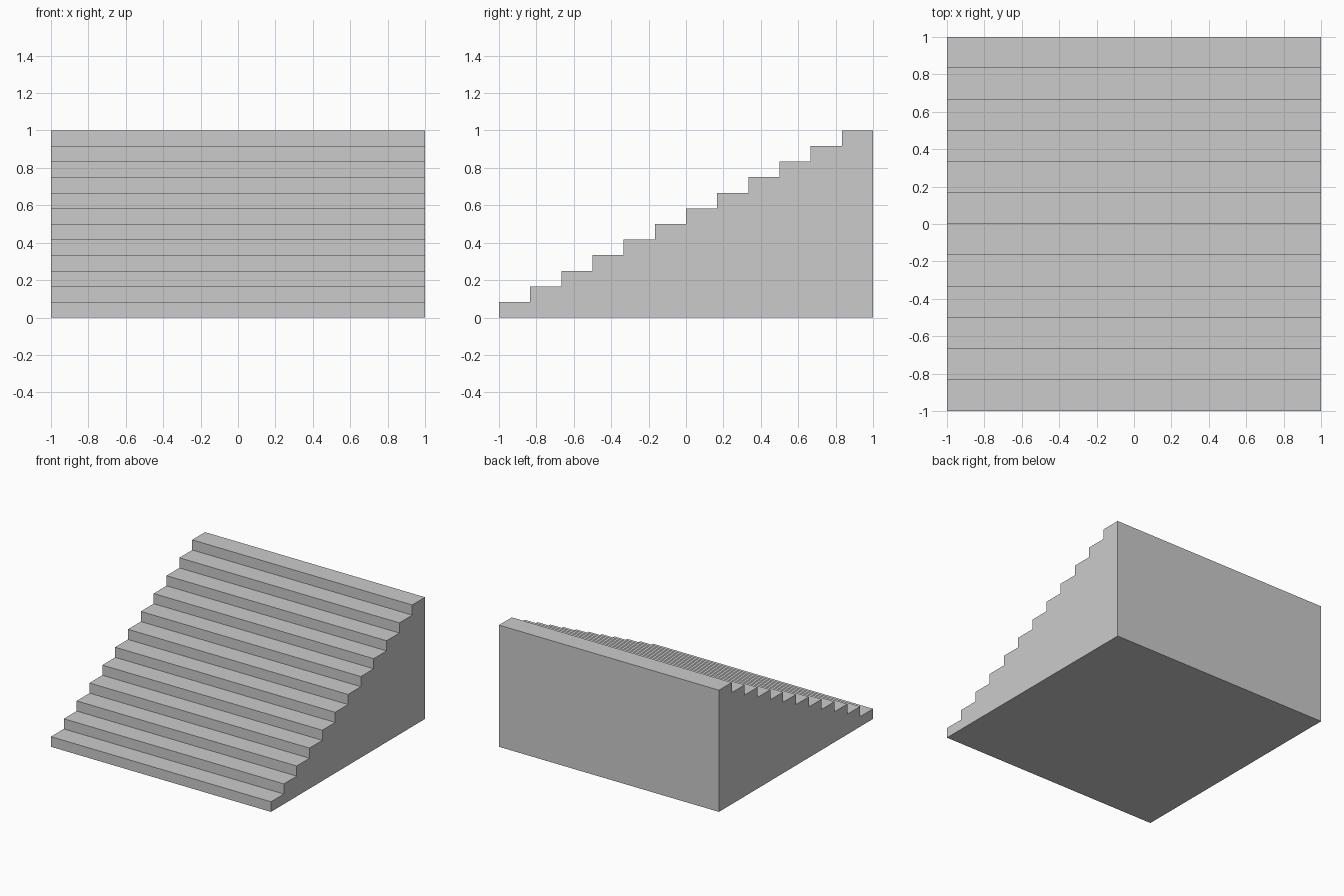
import bpy
import bmesh

if "Cube" in bpy.data.objects:
    bpy.data.objects.remove(bpy.data.objects["Cube"])

STEPS = 12
WIDTH, DEPTH, HEIGHT = 2.0, 2.0, 1.0
tread, rise = DEPTH / STEPS, HEIGHT / STEPS

# Side profile: floor line at the back, then riser and tread for each step
profile = [(DEPTH / 2, 0.0), (-DEPTH / 2, 0.0)]
for i in range(STEPS):
    z = (i + 1) * rise
    profile.append((-DEPTH / 2 + i * tread, z))
    profile.append((-DEPTH / 2 + (i + 1) * tread, z))

# Solid staircase: extrude the profile across the width
bm = bmesh.new()
side = bm.faces.new([bm.verts.new((-WIDTH / 2, y, z)) for y, z in profile])
result = bmesh.ops.extrude_face_region(bm, geom=[side], use_keep_orig=True)
moved = [g for g in result["geom"] if isinstance(g, bmesh.types.BMVert)]
bmesh.ops.translate(bm, verts=moved, vec=(WIDTH, 0, 0))
bmesh.ops.recalc_face_normals(bm, faces=bm.faces)

mesh = bpy.data.meshes.new("staircase")
bm.to_mesh(mesh)
bm.free()
bpy.context.collection.objects.link(bpy.data.objects.new("staircase", mesh))
